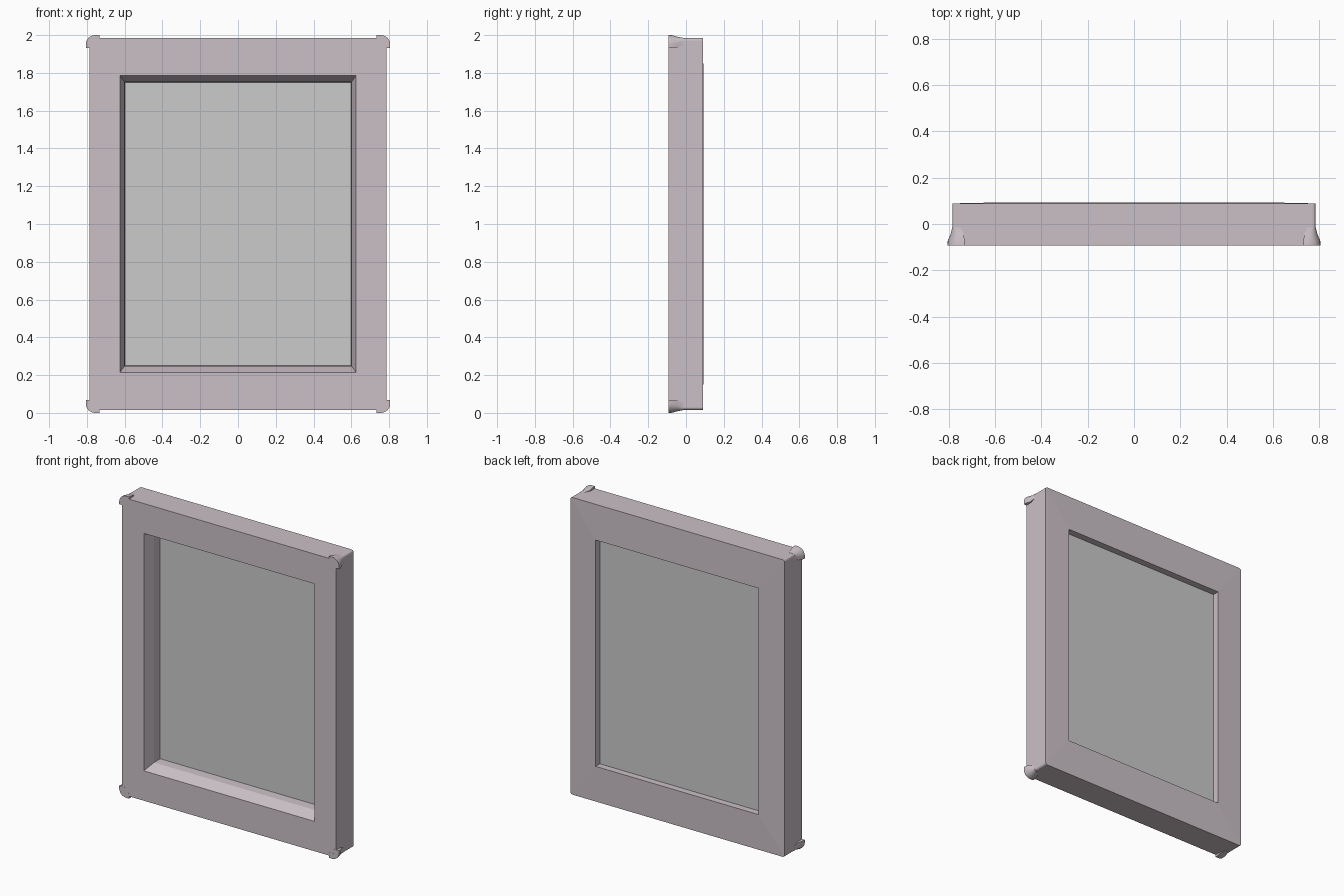
import bpy, bmesh, math

if "Cube" in bpy.data.objects:
    bpy.data.objects.remove(bpy.data.objects["Cube"])


def material(name, col):
    m = bpy.data.materials.new(name)
    m.diffuse_color = (*col, 1)
    m.use_nodes = True
    m.node_tree.nodes["Principled BSDF"].inputs["Base Color"].default_value = m.diffuse_color
    return m


FRAME_MAT = material("pale_mauve", (0.60, 0.53, 0.57))


def finish(name, bm, mat=None):
    bmesh.ops.recalc_face_normals(bm, faces=bm.faces)
    me = bpy.data.meshes.new(name)
    bm.to_mesh(me)
    bm.free()
    ob = bpy.data.objects.new(name, me)
    bpy.context.collection.objects.link(ob)
    if mat:
        me.materials.append(mat)
    return ob


def bridge(bm, a, b):
    n = len(a)
    for i in range(n):
        bm.faces.new((a[i], a[(i + 1) % n], b[(i + 1) % n], b[i]))


# Frame: rectangular rings (half width, half height, y) joined around the moulding profile
profile = [(0.785, 0.985, 0.089), (0.785, 0.985, -0.093), (0.625, 0.787, -0.093),
           (0.602, 0.753, -0.02), (0.598, 0.75, 0.05), (0.598, 0.75, 0.093)]
bm = bmesh.new()
rings = [[bm.verts.new((sx * w, y, 1 + sz * h))
          for sx, sz in ((-1, -1), (1, -1), (1, 1), (-1, 1))] for w, h, y in profile]
for i in range(len(rings)):
    bridge(bm, rings[i], rings[(i + 1) % len(rings)])
corners = [bm.edges.get((rings[0][k], rings[1][k])) for k in range(4)]
bmesh.ops.bevel(bm, geom=corners, offset=0.014, segments=3, profile=0.5, affect='EDGES')
finish("frame", bm, FRAME_MAT)

# Pane
bm = bmesh.new()
bmesh.ops.create_cube(bm, size=1)
for v in bm.verts:
    v.co = (v.co.x * 1.2, 0.044 + v.co.y * 0.008, 1 + v.co.z * 1.505)
finish("pane", bm)


# Corner guards: rounded hooks at the front that taper back into the frame
def guard_section(bm, sx, sz, y, fx, fz, leg, r):
    X, Z = 0.785 + fx, 0.985 + fz
    pts = [(0.785 - leg, 0.965), (0.785 - leg, Z)]
    for i in range(7):
        a = math.radians(90 - 15 * i)
        pts.append((X - r + r * math.cos(a), Z - r + r * math.sin(a)))
    pts += [(X, 0.985 - leg), (0.765, 0.985 - leg), (0.765, 0.965)]
    return [bm.verts.new((sx * x, y, 1 + sz * z)) for x, z in pts]


for sx, hn in ((-1, "left"), (1, "right")):
    for sz, vn in ((-1, "bottom"), (1, "top")):
        bm = bmesh.new()
        secs = [guard_section(bm, sx, sz, *s) for s in (
            (-0.0935, 0.021, 0.015, 0.052, 0.05),
            (-0.072, 0.020, 0.014, 0.052, 0.05),
            (-0.045, 0.008, 0.006, 0.050, 0.035),
            (-0.015, 0.0005, 0.0005, 0.035, 0.014))]
        for a, b in zip(secs, secs[1:]):
            bridge(bm, a, b)
        bm.faces.new(secs[0])
        bm.faces.new(secs[-1])
        ob = finish(f"corner_guard_{vn}_{hn}", bm, FRAME_MAT)
        bpy.ops.object.select_all(action='DESELECT')
        ob.select_set(True)
        bpy.context.view_layer.objects.active = ob
        bpy.ops.object.shade_smooth_by_angle(angle=math.radians(35))
